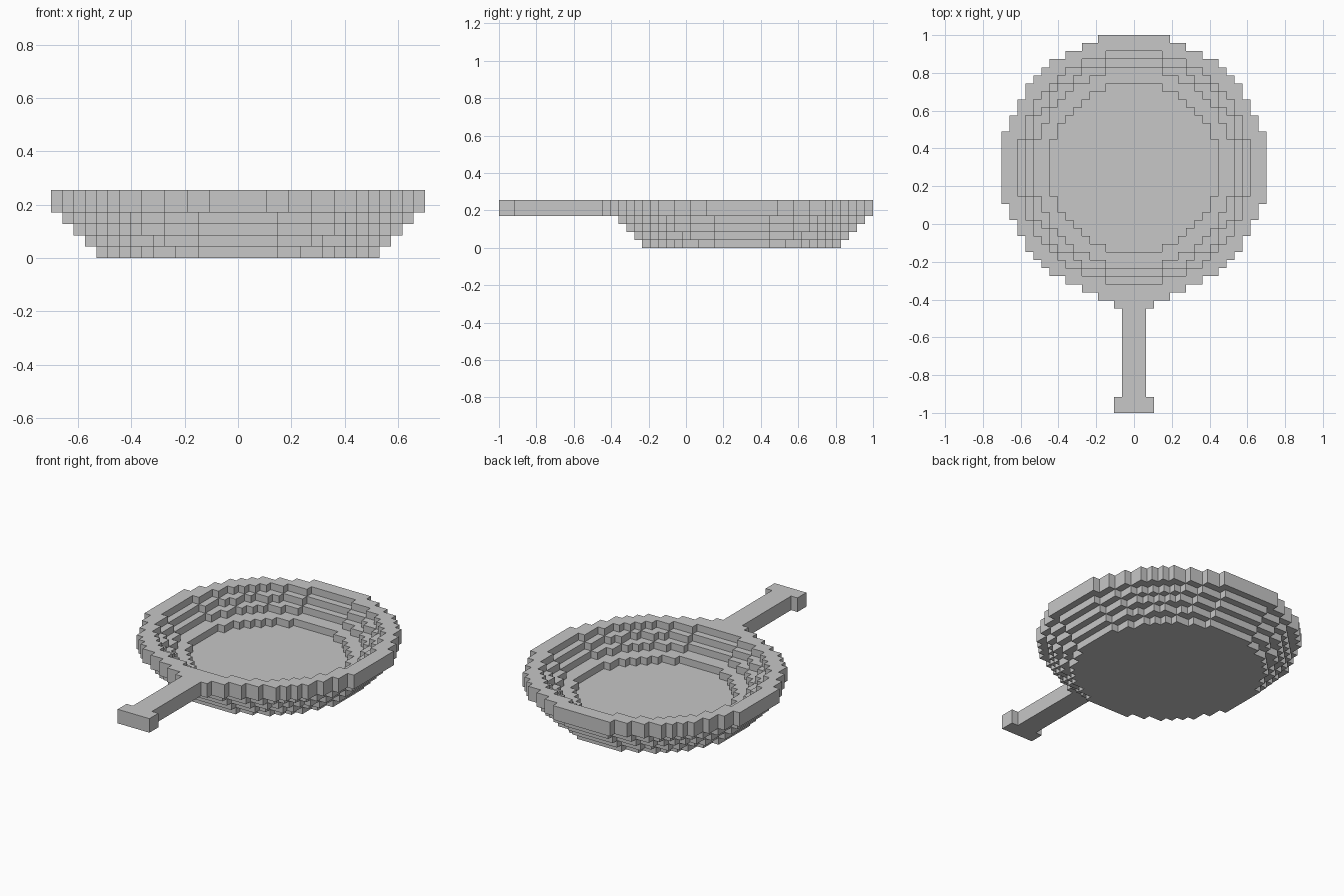
import bpy, bmesh

cube = bpy.data.objects.get("Cube")
if cube:
    bpy.data.objects.remove(cube, do_unlink=True)

UNIT = 2 / 47     # size of one block
PAN_Y = 7         # pan centre, in blocks
# Outer and hole radius of each layer, from the bottom up
LAYERS = [(12.5, 0), (13.5, 0), (14.5, 10.5), (15.5, 12.5), (16.5, 13.5), (16.5, 14.5)]
RIM = (4, 5)      # the two rim layers, shared with the handle

grey = bpy.data.materials.new("light grey")
grey.use_nodes = True
colour = (0.57, 0.57, 0.57, 1)
grey.diffuse_color = colour
grey.node_tree.nodes["Principled BSDF"].inputs["Base Color"].default_value = colour


def ring_cells(*layers):
    """Blocks of stepped rings (or discs, when the hole is zero)."""
    span = range(-16, 17)
    cells = set()
    for z in layers:
        outer, hole = LAYERS[z]
        cells |= {(x, y, z) for x in span for y in span
                  if hole ** 2 <= x * x + y * y <= outer ** 2}
    return cells


def bar_cells(half, first, last):
    """Blocks of a straight bar level with the rim."""
    return {(x, y, z) for x in range(-half, half + 1)
            for y in range(first, last + 1) for z in RIM}


def build(name, cells, solid):
    """Make an object from the block sides not covered by other blocks."""
    bm = bmesh.new()
    for cell in cells:
        x, y, z = cell
        low = (x - 0.5, y + PAN_Y - 0.5, z)
        for axis in range(3):
            b, c = (axis + 1) % 3, (axis + 2) % 3
            for side in (0, 1):
                neighbour = list(cell)
                neighbour[axis] += 1 if side else -1
                if tuple(neighbour) in solid:
                    continue
                corners = []
                for use_b, use_c in ((0, 0), (1, 0), (1, 1), (0, 1)):
                    p = list(low)
                    p[axis] += side
                    p[b] += use_b
                    p[c] += use_c
                    corners.append(bm.verts.new([v * UNIT for v in p]))
                bm.faces.new(corners if side else corners[::-1])
    bmesh.ops.remove_doubles(bm, verts=bm.verts, dist=UNIT / 100)
    mesh = bpy.data.meshes.new(name)
    bm.to_mesh(mesh)
    bm.free()
    mesh.materials.append(grey)
    bpy.context.collection.objects.link(bpy.data.objects.new(name, mesh))


# Stepped bowl, and a handle with a wide root and end
parts = {
    "pan_base": ring_cells(0, 1),
    "pan_wall": ring_cells(2, 3),
    "pan_rim": ring_cells(*RIM),
    "handle": bar_cells(1, -28, -18),
    "handle_root": bar_cells(2, -17, -17),
    "handle_end": bar_cells(2, -30, -29),
}
solid = set().union(*parts.values())
for name, cells in parts.items():
    build(name, cells, solid)
